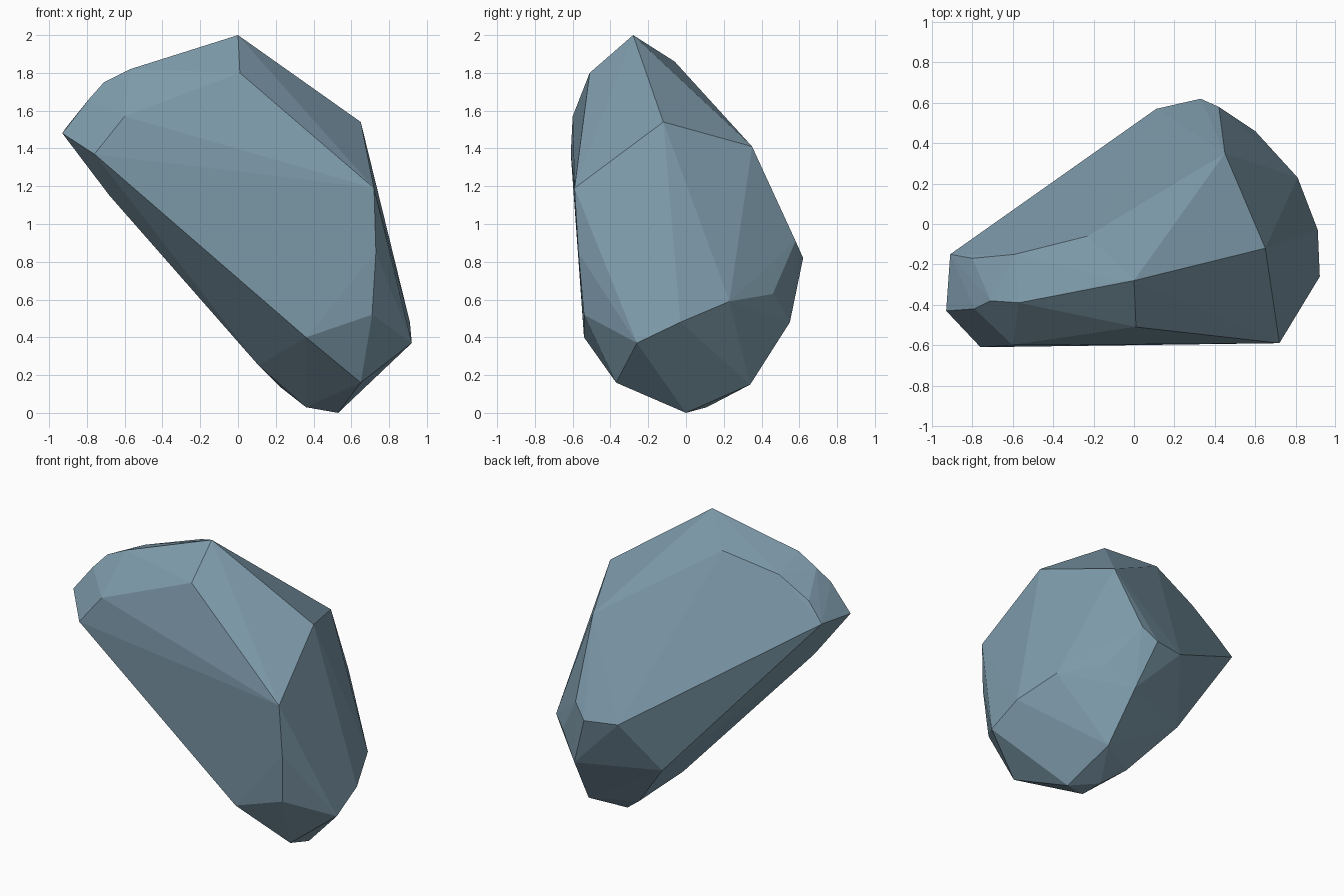
import bpy, bmesh, math

if "Cube" in bpy.data.objects:
    bpy.data.objects.remove(bpy.data.objects["Cube"])

# Corner points of the chiselled boulder, grouped by region
crest = [(0, -.28, 2.0), (-.06, -.28, 1.98), (-.23, -.06, 1.86), (-.57, -.39, 1.82),
         (-.59, -.15, 1.76), (.65, -.12, 1.54), (.45, .35, 1.41)]
front = [(.01, -.51, 1.8), (-.6, -.60, 1.57), (-.76, -.61, 1.37), (.72, -.59, 1.19),
         (.73, -.57, .85), (.71, -.54, .52), (.36, -.54, .4)]
left_end = [(-.93, -.43, 1.48), (-.91, -.15, 1.51), (-.8, -.17, 1.63),
            (-.79, -.42, 1.66), (-.71, -.38, 1.75), (-.68, -.4, 1.15)]
back = [(.42, .58, .91), (.33, .62, .82), (.11, .57, .83), (.6, .46, .63),
        (.45, .55, .48), (.81, .23, .59)]
foot = [(.92, -.26, .37), (.91, -.03, .48), (.65, -.37, .16), (.53, 0, 0),
        (.36, -.06, .03), (.36, .11, .03), (.49, .34, .15), (.11, -.13, .25)]
underside = [(-.06, .34, .48), (.22, .19, .14)]

# Boulder: flat-faced hull around the corners
bm = bmesh.new()
for p in crest + front + left_end + back + foot + underside:
    bm.verts.new(p)
bmesh.ops.convex_hull(bm, input=bm.verts[:])
bmesh.ops.delete(bm, geom=[v for v in bm.verts if not v.link_faces], context='VERTS')

# Merge nearly coplanar triangles into broad facets
bmesh.ops.dissolve_limit(bm, angle_limit=math.radians(2), verts=bm.verts[:], edges=bm.edges[:])
bmesh.ops.recalc_face_normals(bm, faces=bm.faces[:])

mesh = bpy.data.meshes.new("boulder")
bm.to_mesh(mesh)
bm.free()
boulder = bpy.data.objects.new("boulder", mesh)
bpy.context.collection.objects.link(boulder)

# Slate blue-grey stone
slate = bpy.data.materials.new("slate")
slate.diffuse_color = (.21, .33, .41, 1)
slate.use_nodes = True
slate.node_tree.nodes["Principled BSDF"].inputs["Base Color"].default_value = slate.diffuse_color
mesh.materials.append(slate)
